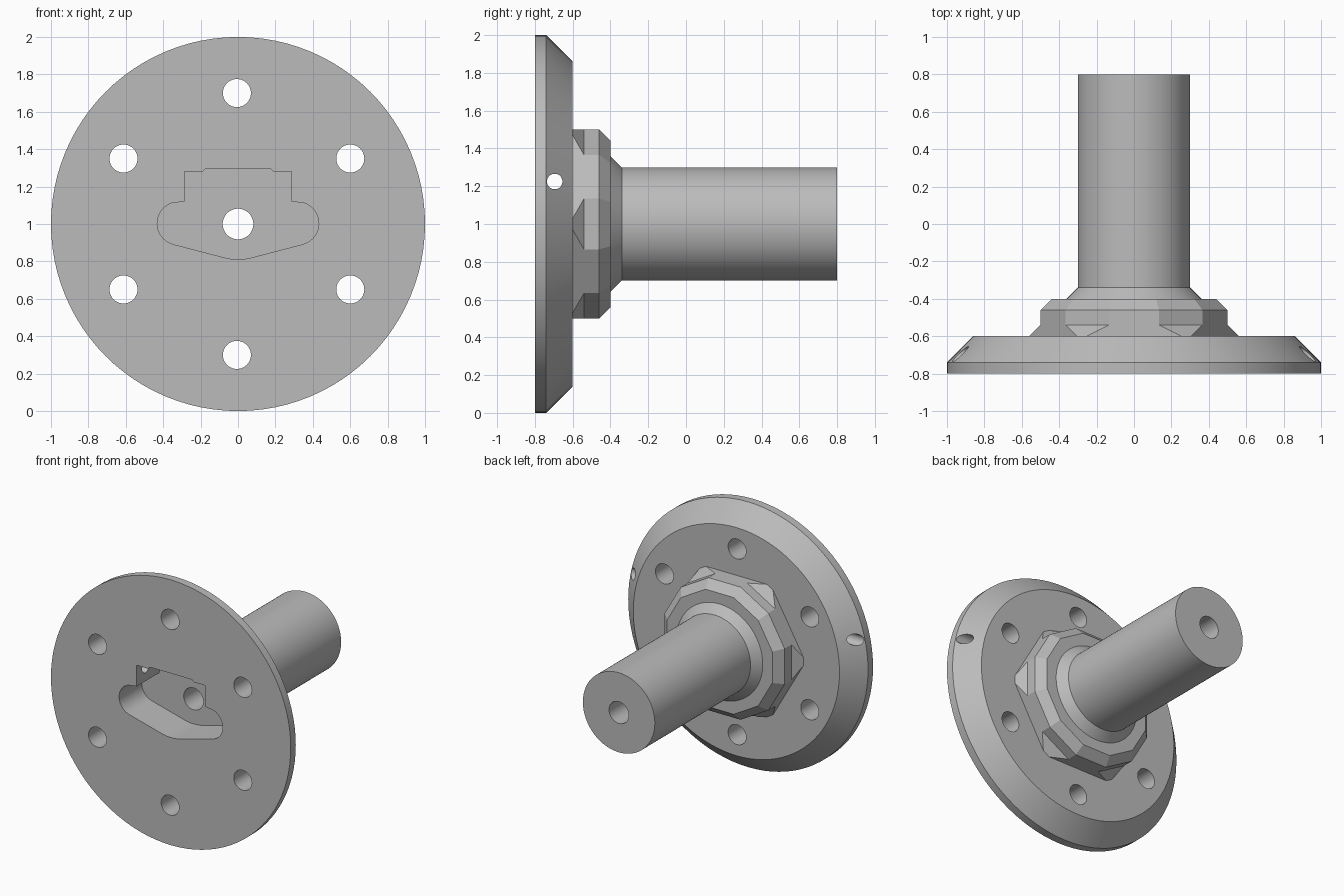
import bpy, bmesh, math

if "Cube" in bpy.data.objects:
    bpy.data.objects.remove(bpy.data.objects["Cube"])

grey = bpy.data.materials.new("plain_grey")
grey.diffuse_color = (0.5, 0.5, 0.5, 1)
grey.use_nodes = True
grey.node_tree.nodes["Principled BSDF"].inputs["Base Color"].default_value = grey.diffuse_color
CZ = 1.0  # height of the main axis


def circle(r, n=96, cx=0.0, cz=CZ):
    return [(cx + r * math.cos(math.tau * i / n), cz + r * math.sin(math.tau * i / n))
            for i in range(n)]


def nut_ring(apothem, corner):
    """Hexagon with its six corners cut off at distance `corner`."""
    t = 2 * (corner - apothem * math.cos(math.pi / 6))
    pts = []
    for k in range(6):
        a = math.radians(30 + 60 * k)
        for s in (-t, t):
            pts.append((apothem * math.cos(a) - s * math.sin(a),
                        CZ + apothem * math.sin(a) + s * math.cos(a)))
    return pts


def loft(name, rings):
    """Solid along y from (y, outline in x/z) rings."""
    bm = bmesh.new()
    loops = [[bm.verts.new((x, y, z)) for x, z in pts] for y, pts in rings]
    for a, b in zip(loops, loops[1:]):
        for i in range(len(a)):
            j = (i + 1) % len(a)
            bm.faces.new((a[i], a[j], b[j], b[i]))
    bm.faces.new(loops[0])
    bm.faces.new(loops[-1])
    bmesh.ops.recalc_face_normals(bm, faces=bm.faces)
    me = bpy.data.meshes.new(name)
    bm.to_mesh(me)
    bm.free()
    me.materials.append(grey)
    ob = bpy.data.objects.new(name, me)
    bpy.context.collection.objects.link(ob)
    return ob


def combine(target, other, operation):
    mod = target.modifiers.new(operation, 'BOOLEAN')
    mod.operation, mod.object, mod.solver = operation, other, 'EXACT'
    bpy.context.view_layer.objects.active = target
    bpy.ops.object.modifier_apply(modifier=mod.name)
    bpy.data.objects.remove(other)


# Bevelled disc, nut-shaped collar and shaft
hub = loft("flanged_shaft", [(-0.8, circle(1)), (-0.74, circle(1)), (-0.6, circle(0.86))])
collar = loft("collar", [(-0.66, nut_ring(0.5, 0.56)), (-0.6, nut_ring(0.5, 0.56)),
                         (-0.54, nut_ring(0.5, 0.5)), (-0.46, nut_ring(0.5, 0.5)),
                         (-0.4, nut_ring(0.44, 0.44))])
shaft = loft("shaft", [(-0.45, circle(0.36)), (-0.4, circle(0.36)),
                       (-0.34, circle(0.3)), (0.8, circle(0.3))])
combine(hub, collar, 'UNION')
combine(hub, shaft, 'UNION')

# Front pocket: right half of the outline from top to bottom, then mirrored
half = [(0.175, 1.295), (0.19, 1.28), (0.285, 1.28), (0.285, 1.121)]
for i in range(15):
    a = math.radians(70 - 145 * i / 14)
    half.append((0.317 + 0.115 * math.cos(a), 1.003 + 0.115 * math.sin(a)))
half += [(0.06, 0.817), (0.03, 0.812)]
outline = half + [(-x, z) for x, z in reversed(half)]
combine(hub, loft("pocket", [(-0.9, outline), (-0.53, outline)]), 'DIFFERENCE')

# Bore along the axis
bore = circle(0.082, 48)
combine(hub, loft("bore", [(-0.7, bore), (0.9, bore)]), 'DIFFERENCE')

# Six bolt holes
for k in range(6):
    a = math.radians(30 + 60 * k)
    hole = circle(0.075, 40, -0.006 + 0.7 * math.cos(a), CZ + 0.7 * math.sin(a))
    combine(hub, loft("bolt_hole", [(-0.9, hole), (-0.5, hole)]), 'DIFFERENCE')

# Sideways pin hole through the rim into the pocket
pin = circle(0.041, 32, 0, 0)
pin_hole = loft("pin_hole", [(-1.2, pin), (1.2, pin)])
pin_hole.rotation_euler = (0, 0, math.pi / 2)
pin_hole.location = (0, -0.695, 1.225)
bpy.context.view_layer.update()
combine(hub, pin_hole, 'DIFFERENCE')

# Smooth round walls, crisp edges
hub.select_set(True)
bpy.context.view_layer.objects.active = hub
bpy.ops.object.shade_smooth_by_angle(angle=math.radians(20))
